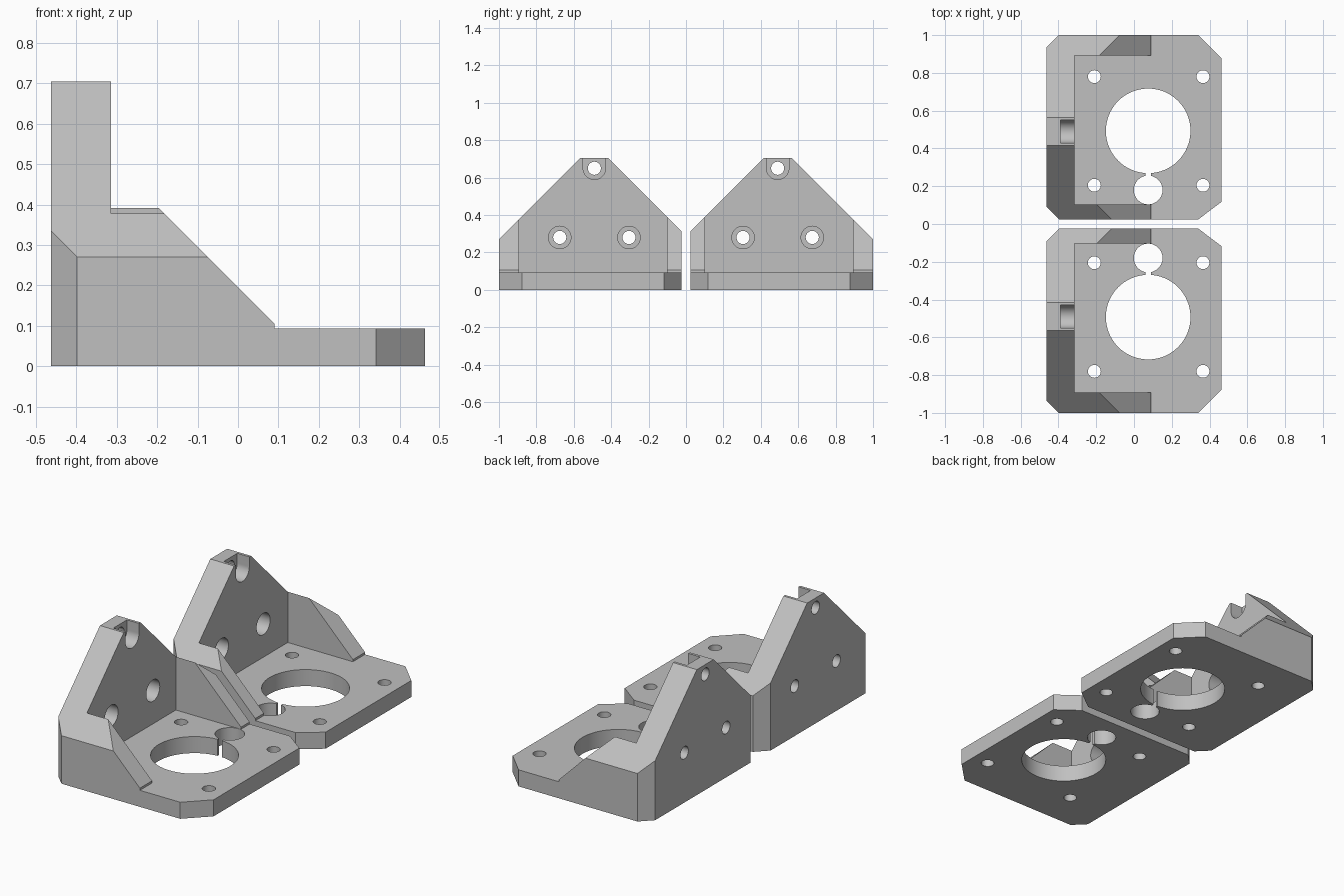
import bpy, bmesh, math
from mathutils import Matrix, Vector

if "Cube" in bpy.data.objects:
    bpy.data.objects.remove(bpy.data.objects["Cube"], do_unlink=True)

GREY = bpy.data.materials.new("plain grey")
GREY.use_nodes = True
GREY.diffuse_color = (0.53, 0.53, 0.53, 1)
GREY.node_tree.nodes["Principled BSDF"].inputs["Base Color"].default_value = GREY.diffuse_color

# Overall sizes of one bracket
X0, X1, Y0, Y1 = -0.463, 0.463, 0.025, 1.0
PLATE, TOP, WALL = 0.093, 0.705, -0.315


def add_object(name, bm):
    bm.normal_update()
    bmesh.ops.recalc_face_normals(bm, faces=bm.faces[:])
    if bm.calc_volume(signed=True) < 0:
        bmesh.ops.reverse_faces(bm, faces=bm.faces[:])
    mesh = bpy.data.meshes.new(name)
    bm.to_mesh(mesh)
    bm.free()
    obj = bpy.data.objects.new(name, mesh)
    bpy.context.scene.collection.objects.link(obj)
    return obj


def prism(name, outline, axis, start, end):
    """Extrude a flat outline along one axis; the other two keep their order."""
    def place(a, b, c):
        return {"x": (c, a, b), "y": (a, c, b), "z": (a, b, c)}[axis]
    bm = bmesh.new()
    lower = [bm.verts.new(place(a, b, start)) for a, b in outline]
    upper = [bm.verts.new(place(a, b, end)) for a, b in outline]
    bm.faces.new(lower[::-1])
    bm.faces.new(upper)
    for i in range(len(outline)):
        bm.faces.new((lower[i - 1], lower[i], upper[i], upper[i - 1]))
    return add_object(name, bm)


def rect(a0, a1, b0, b1):
    return [(a0, b0), (a1, b0), (a1, b1), (a0, b1)]


def arc(a, b, r, start=0.0, sweep=math.tau, n=64):
    return [(a + r * math.cos(start + sweep * i / n), b + r * math.sin(start + sweep * i / n))
            for i in range(n)]


def boolean(obj, cutter, operation="DIFFERENCE"):
    mod = obj.modifiers.new("cut", "BOOLEAN")
    mod.operation, mod.solver, mod.object = operation, "EXACT", cutter
    bpy.context.view_layer.update()
    graph = bpy.context.evaluated_depsgraph_get()
    mesh = bpy.data.meshes.new_from_object(obj.evaluated_get(graph))
    if not mesh.polygons:
        raise RuntimeError("nothing left after " + cutter.name)
    obj.modifiers.clear()
    obj.data = mesh
    bpy.data.objects.remove(cutter, do_unlink=True)


# Block with chamfered corners
big, small = 0.122, 0.065
footprint = [(X0 + small, Y0), (X1 - big, Y0), (X1, Y0 + big - 0.03), (X1, Y1 - big),
             (X1 - big, Y1), (X0 + small, Y1), (X0, Y1 - small), (X0, Y0 + small)]
bracket = prism("bracket_back", footprint, "z", 0, 0.8)

# Sloping roof over the wall and ribs
roof = [(Y0 - 0.1, -0.1), (Y1 + 0.1, -0.1), (Y1 + 0.1, 0.17),
        (0.565, TOP), (0.415, TOP), (Y0 - 0.1, 0.215)]
boolean(bracket, prism("roof_cut", roof, "x", -1, 1), "INTERSECT")

# Pocket between the ribs, then the ribs' sloping front
boolean(bracket, prism("pocket_cut", rect(WALL, 1, 0.102, 0.892), "z", PLATE, 1))
slope = [(0.09, PLATE), (0.09, 0.105), (-0.25, 0.445), (-0.25, 0.9), (0.9, 0.9), (0.9, PLATE)]
boolean(bracket, prism("slope_cut", slope, "y", -0.5, 1.5))

# Plate holes: motor opening, rod hole, joining slit and four screws
plate_holes = [(0.075, 0.493, 0.224), (0.075, 0.18, 0.076)]
plate_holes += [(x, y, 0.034) for x in (-0.21, 0.365) for y in (0.205, 0.78)]
for x, y, r in plate_holes:
    boolean(bracket, prism("hole_cut", arc(x, y, r), "z", -0.1, 0.3))
boolean(bracket, prism("slit_cut", rect(0.061, 0.089, 0.22, 0.32), "z", -0.1, 0.3))

# Wall screw holes with counterbores; the top one is a slot open upwards
slot = arc(0.49, 0.65, 0.06, math.pi, math.pi, 32) + [(0.55, 0.65), (0.55, 0.8), (0.43, 0.8)]
seats = [(0.305, 0.28, arc(0.305, 0.28, 0.06)),
         (0.675, 0.28, arc(0.675, 0.28, 0.06)),
         (0.49, 0.65, slot)]
for y, z, seat in seats:
    boolean(bracket, prism("screw_cut", arc(y, z, 0.035), "x", -0.6, -0.2))
    boolean(bracket, prism("seat_cut", seat, "x", -0.39, -0.2))

bracket.data.materials.clear()
bracket.data.materials.append(GREY)
for poly in bracket.data.polygons:
    poly.material_index = 0

# Mirrored partner
partner = bpy.data.objects.new("bracket_front", bracket.data.copy())
partner.data.transform(Matrix.Diagonal(Vector((1, -1, 1, 1))))
partner.data.flip_normals()
bpy.context.scene.collection.objects.link(partner)

for obj in (bracket, partner):
    bpy.ops.object.select_all(action="DESELECT")
    obj.select_set(True)
    bpy.context.view_layer.objects.active = obj
    bpy.ops.object.shade_smooth_by_angle(angle=math.radians(25))
